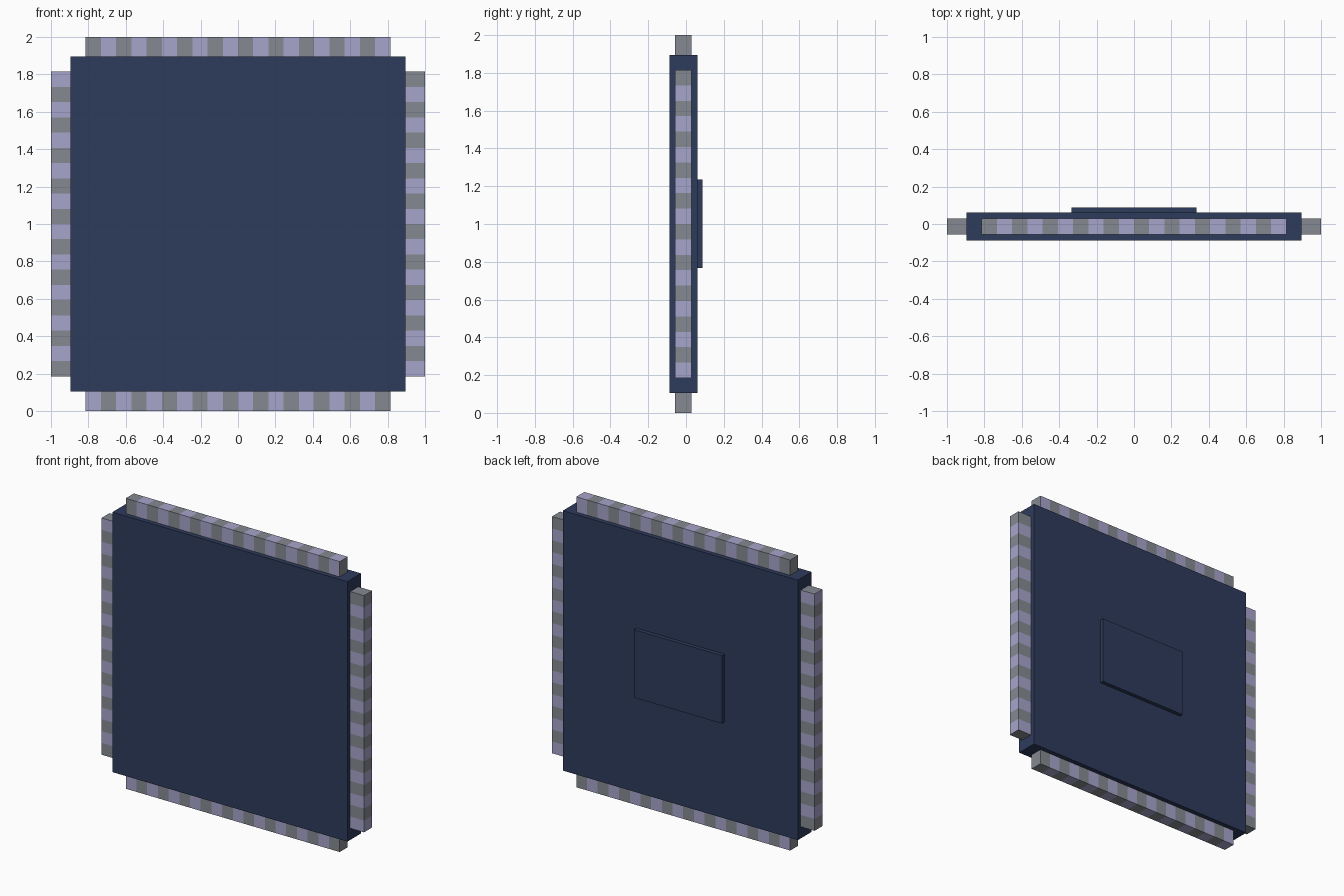
import bpy, bmesh, math
from mathutils import Matrix, Vector

if "Cube" in bpy.data.objects:
    bpy.data.objects.remove(bpy.data.objects["Cube"])


def material(name, rgb):
    m = bpy.data.materials.new(name)
    m.diffuse_color = (*rgb, 1)
    m.use_nodes = True
    m.node_tree.nodes["Principled BSDF"].inputs["Base Color"].default_value = m.diffuse_color
    return m


NAVY = material("navy", (0.027, 0.044, 0.107))
GREY = material("grey", (0.235, 0.254, 0.283))
LAVENDER = material("lavender", (0.39, 0.376, 0.597))


def add_object(name, bm, mats):
    bmesh.ops.recalc_face_normals(bm, faces=bm.faces)
    mesh = bpy.data.meshes.new(name)
    bm.to_mesh(mesh)
    bm.free()
    for m in mats:
        mesh.materials.append(m)
    obj = bpy.data.objects.new(name, mesh)
    bpy.context.collection.objects.link(obj)
    return obj


def box(name, lo, hi, mat):
    lo, hi = Vector(lo), Vector(hi)
    bm = bmesh.new()
    bmesh.ops.create_cube(bm, size=1)
    bmesh.ops.scale(bm, vec=hi - lo, verts=bm.verts)
    bmesh.ops.translate(bm, vec=(lo + hi) / 2, verts=bm.verts)
    return add_object(name, bm, [mat])


def pin_strip(name, angle, half=0.815, y=(-0.057, 0.03), z=(0.895, 1.0), stripes=20):
    """Striped bar along the top edge, turned about the chip centre."""
    bm = bmesh.new()
    rings = []
    for i in range(stripes + 1):
        x = -half + 2 * half * i / stripes
        rings.append([bm.verts.new((x, a, b)) for a, b in
                      ((y[0], z[0]), (y[1], z[0]), (y[1], z[1]), (y[0], z[1]))])
    for i in range(stripes):
        for j in range(4):
            k = (j + 1) % 4
            f = bm.faces.new((rings[i][j], rings[i][k], rings[i + 1][k], rings[i + 1][j]))
            f.material_index = i % 2
    # plain grey end caps
    bm.faces.new(rings[0])
    bm.faces.new(rings[-1])
    turn = Matrix.Translation((0, 0, 1)) @ Matrix.Rotation(angle, 4, 'Y')
    bmesh.ops.transform(bm, matrix=turn, verts=bm.verts)
    return add_object(name, bm, [GREY, LAVENDER])


# chip body and the raised plate on its back
box("chip_body", (-0.895, -0.088, 0.105), (0.895, 0.061, 1.895), NAVY)
box("back_plate", (-0.335, 0.05, 0.768), (0.335, 0.088, 1.236), NAVY)

# striped pin strips around the four edges
for i, side in enumerate(("top", "right", "bottom", "left")):
    pin_strip(f"pin_strip_{side}", i * math.pi / 2)
